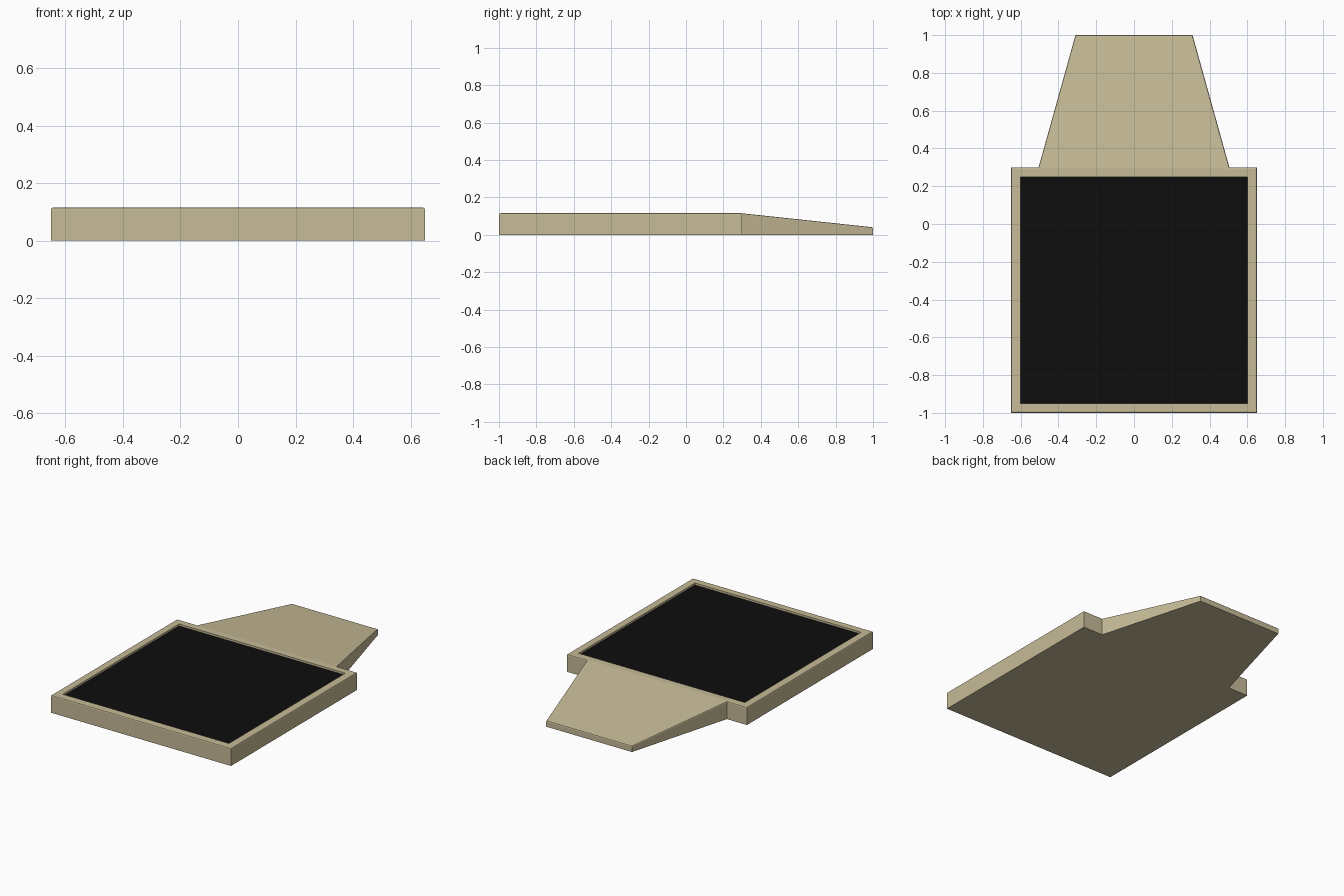
import bpy
import bmesh

cube = bpy.data.objects.get("Cube")
if cube:
    bpy.data.objects.remove(cube, do_unlink=True)


def material(name, rgb):
    mat = bpy.data.materials.new(name)
    mat.use_nodes = True
    mat.diffuse_color = (*rgb, 1)
    mat.node_tree.nodes["Principled BSDF"].inputs["Base Color"].default_value = (*rgb, 1)
    return mat


beige = material("beige_plastic", (0.57, 0.495, 0.31))
black = material("black_panel", (0.004, 0.004, 0.004))

HEIGHT, TIP_HEIGHT = 0.115, 0.04
RIM, RECESS, EDGE = 0.05, 0.013, 0.007

# Half of the footprint, front to back, with the top height of each corner
half = [(0.65, -1.0, HEIGHT), (0.65, 0.3, HEIGHT),
        (0.505, 0.3, HEIGHT), (0.31, 1.0, TIP_HEIGHT)]
outline = half + [(-x, y, z) for x, y, z in reversed(half)]
count = len(outline)

# Slab with tapered ramp at the back
bm = bmesh.new()
low = [bm.verts.new((x, y, 0)) for x, y, z in outline]
top = [bm.verts.new(p) for p in outline]
bm.faces.new(list(reversed(low)))
for i in range(count):
    j = (i + 1) % count
    bm.faces.new((low[i], low[j], top[j], top[i]))
bm.faces.new(top[2:6])
deck = bm.faces.new(top[:3] + top[5:])
bm.normal_update()

# Rim and sunken panel
bmesh.ops.inset_region(bm, faces=[deck], thickness=RIM, use_even_offset=True)
floor = bmesh.ops.extrude_discrete_faces(bm, faces=[deck])["faces"][0]
bmesh.ops.translate(bm, verts=floor.verts, vec=(0, 0, -RECESS))
floor.material_index = 1


# Softened upper perimeter: raised edges where one outer wall meets the top
def is_wall(face):
    return any(v.co.z < 0.001 for v in face.verts)


perimeter = [e for e in bm.edges
             if min(v.co.z for v in e.verts) > 0.001
             and sum(is_wall(f) for f in e.link_faces) == 1]
bmesh.ops.bevel(bm, geom=perimeter, offset=EDGE, offset_type="OFFSET",
                segments=2, profile=0.5, affect="EDGES", material=0)
bmesh.ops.recalc_face_normals(bm, faces=bm.faces)

mesh = bpy.data.meshes.new("tray_body")
bm.to_mesh(mesh)
bm.free()
mesh.materials.append(beige)
mesh.materials.append(black)
body = bpy.data.objects.new("tray_body", mesh)
bpy.context.collection.objects.link(body)
